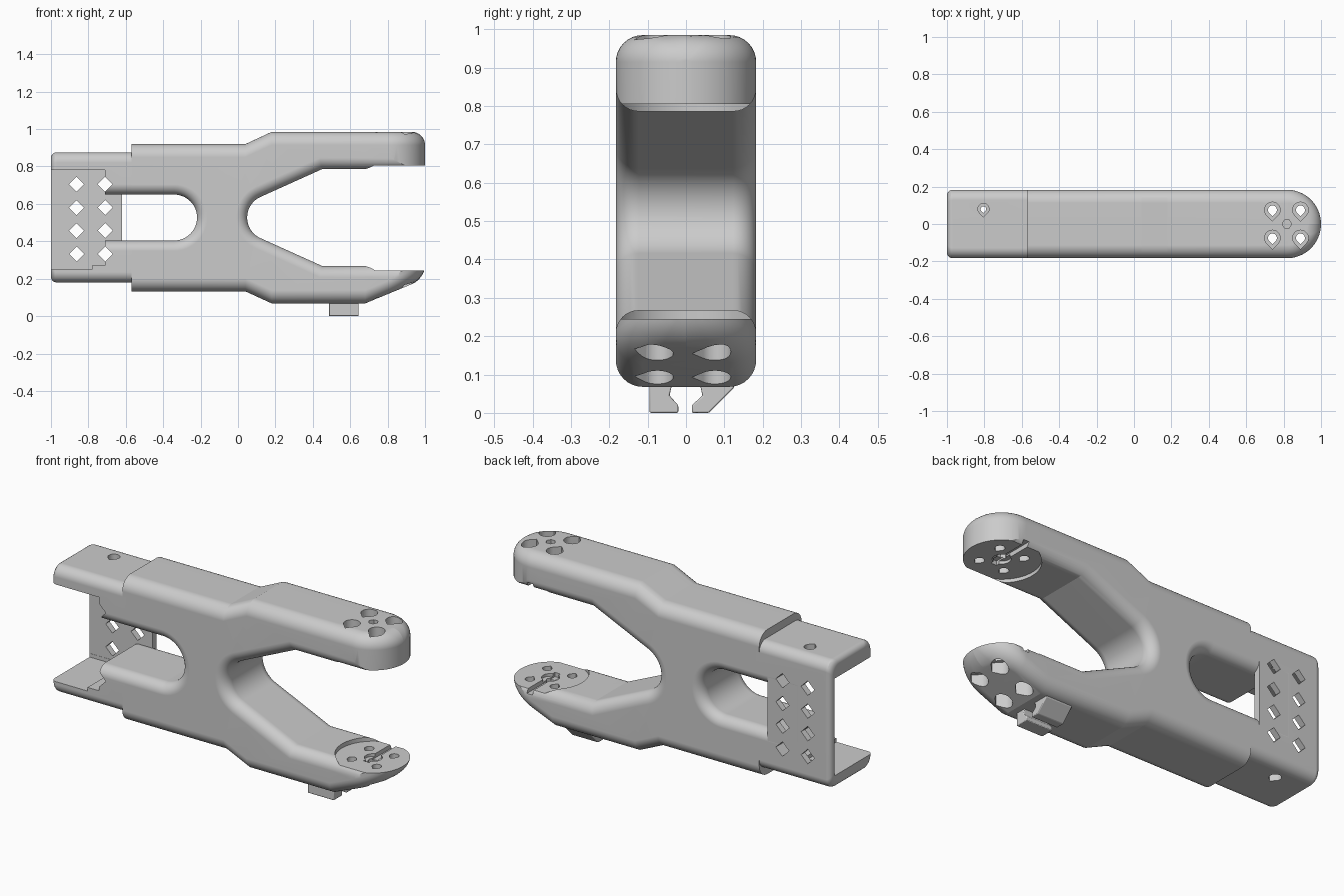
import bpy, bmesh, math

if "Cube" in bpy.data.objects:
    bpy.data.objects.remove(bpy.data.objects["Cube"])

W = 0.183          # half width of the whole link
TIP = 0.817        # centre of the rounded tips


def loft(name, rings):
    """Closed solid through rings of equal point count."""
    bm = bmesh.new()
    vs = [[bm.verts.new(p) for p in ring] for ring in rings]
    n = len(vs[0])
    for a, b in zip(vs, vs[1:]):
        for i in range(n):
            bm.faces.new((a[i], a[(i + 1) % n], b[(i + 1) % n], b[i]))
    bm.faces.new(vs[0])
    bm.faces.new(vs[-1])
    bmesh.ops.recalc_face_normals(bm, faces=bm.faces)
    me = bpy.data.meshes.new(name)
    bm.to_mesh(me)
    bm.free()
    ob = bpy.data.objects.new(name, me)
    bpy.context.collection.objects.link(ob)
    return ob


def prism(name, pts, axis, lo, hi):
    place = {'X': lambda a, b, h: (h, a, b),
             'Y': lambda a, b, h: (a, h, b),
             'Z': lambda a, b, h: (a, b, h)}[axis]
    return loft(name, [[place(a, b, h) for a, b in pts] for h in (lo, hi)])


def arc(cx, cy, r, a0, a1, n):
    return [(cx + r * math.cos(math.radians(a0 + (a1 - a0) * i / n)),
             cy + r * math.sin(math.radians(a0 + (a1 - a0) * i / n))) for i in range(n + 1)]


def rect(x0, x1, y0, y1):
    return [(x0, y0), (x1, y0), (x1, y1), (x0, y1)]


def circle(cx, cy, r, n=24):
    return arc(cx, cy, r, 0, 360, n)[:-1]


def teardrop(cx, cy, r):
    return arc(cx, cy, r, -45, 225, 20) + [(cx, cy - 1.41 * r)]


def offset(pts, o):
    out = []
    for i, p in enumerate(pts):
        ns = []
        for a, b in ((pts[i - 1], p), (p, pts[(i + 1) % len(pts)])):
            l = math.dist(a, b)
            ns.append(((b[1] - a[1]) / l, (a[0] - b[0]) / l))
        (ax, ay), (bx, by) = ns
        k = o / (1 + ax * bx + ay * by)
        out.append((p[0] + (ax + bx) * k, p[1] + (ay + by) * k))
    return out


def flared(name, pts, r, n=8):
    """Through-cutter along y that leaves rounded edges on both sides."""
    half = [(W - r + r * math.sin(t), r - r * math.cos(t))
            for t in (math.pi / 2 * i / n for i in range(n + 1))] + [(0.3, r)]
    layers = [(-y, o) for y, o in reversed(half)] + half
    return loft(name, [[(x, y, z) for x, z in offset(pts, o)] for y, o in layers])


def section(x, top, bot, r, inset=0.0, n=8):
    """Rounded-rectangle slice at x, closing into a round plan at the tip."""
    dx = max(0.0, x - TIP)
    w = W - inset
    lim = math.acos(min(1, max(0, (dx - (w - r)) / r)))
    half = []
    for sgn, base in ((-1, top - inset), (1, bot + inset)):
        side = []
        for i in range(n + 1):
            t = lim * i / n
            R = w - r + r * math.cos(t)
            side.append((max(0.0005, math.sqrt(max(0, R * R - dx * dx))),
                         base + sgn * (r - r * math.sin(t))))
        half += side[::-1] if sgn < 0 else side
    return [(x, y, z) for y, z in half] + [(x, -y, z) for y, z in reversed(half)]


def lerp(x, knots):
    for (x0, z0), (x1, z1) in zip(knots, knots[1:]):
        if x <= x1:
            return z0 + (z1 - z0) * (x - x0) / (x1 - x0)
    return knots[-1][1]


def cut(targets, cutter):
    for ob in targets:
        m = ob.modifiers.new("cut", 'BOOLEAN')
        m.operation, m.solver, m.object = 'DIFFERENCE', 'EXACT', cutter
        bpy.context.view_layer.objects.active = ob
        bpy.ops.object.modifier_apply(modifier=m.name)
    bpy.data.objects.remove(cutter)


# main forked body
top = [(-0.57, 0.92), (0.04, 0.92), (0.18, 0.985), (1.0, 0.985)]
bot = [(-0.57, 0.132), (0.04, 0.132), (0.18, 0.068), (0.68, 0.068), (1.0, 0.2)]
xs = [-0.57, 0.04, 0.18, 0.68] + [TIP + 0.1829 * math.sin(math.pi / 2 * i / 18) for i in range(19)]
body = loft("fork_body", [section(x, lerp(x, top), lerp(x, bot), 0.07) for x in xs])

# narrower motor housing at the left end, with a softened end edge
rr = 0.03
ends = [(rr * (1 - math.cos(t)), rr * (1 - math.sin(t)))
        for t in (math.pi / 2 * i / 5 for i in range(6))]
shell = loft("motor_housing",
             [section(-1 + e, 0.876, 0.18, 0.055, i) for e, i in ends]
             + [section(-0.55, 0.876, 0.18, 0.055)])

# perforated back plate closing the slot behind the motor bay
plate = prism("back_plate", rect(-0.9, -0.62, 0.3, 0.75), 'Y', 0.149, W - 0.0005)

# motor bay, open to the front
cut([shell], prism("bay", rect(-1.1, -0.71, 0.27, 0.78), 'Y', -0.3, 0.15))
cut([shell], prism("bay_step", rect(-1.1, -0.78, 0.25, 0.3), 'Y', -0.3, 0.149))

# round-ended slot and fork opening
slot = [(-0.75, 0.65), (-0.75, 0.404)] + arc(-0.342, 0.527, 0.123, -90, 90, 24)
cut([body, shell], flared("slot", slot, 0.055))
fork = ([(1.2, 0.268), (1.2, 0.786), (0.45, 0.786)]
        + arc(0.17, 0.527, 0.121, 114, 246, 24) + [(0.45, 0.268)])
cut([body], flared("fork", fork, 0.06))

# round bearing pads with key grooves on the inner tip faces
cut([body], prism("pads", circle(TIP, 0, 0.19, 64), 'Z', 0.245, 0.805))
cut([body], prism("key", rect(TIP - 0.018, TIP + 0.016, -0.06, 0.25), 'Z', 0.222, 0.828))
cut([body], prism("hub", circle(TIP, 0, 0.045), 'Z', 0.23, 0.82))
cut([body], prism("axle", circle(TIP, 0, 0.025, 6), 'Z', 0.2, 1.1))

# teardrop screw holes with counterbores
for x in (0.74, 0.89):
    for y in (-0.075, 0.075):
        cut([body], prism("screw", teardrop(x, y, 0.024), 'Z', -0.1, 1.1))
        cut([body], prism("bore_top", teardrop(x, y, 0.042), 'Z', 0.85, 1.1))
        cut([body], prism("bore_low", teardrop(x, y, 0.042), 'Z', -0.1, 0.205))

# housing screw holes
cut([shell], prism("lid_screw", teardrop(-0.805, 0.08, 0.015), 'Z', 0.1, 1.0))
cut([shell], prism("lid_bore_top", teardrop(-0.805, 0.08, 0.03), 'Z', 0.82, 1.0))
cut([shell], prism("lid_bore_low", teardrop(-0.805, 0.08, 0.03), 'Z', 0.1, 0.215))

# diamond vents through the plate
for x in (-0.863, -0.71):
    for z in (0.705, 0.58, 0.457, 0.332):
        cut([shell, plate], prism("vent", circle(x, z, 0.04, 4), 'Y', -0.4, 0.4))

# cable clip hooks under the lower arm
hooks = [
    [(-0.095, 0.08), (-0.095, 0), (-0.02, 0), (-0.02, 0.02), (-0.043, 0.045), (-0.035, 0.08)],
    [(0.015, 0.02), (0.015, 0), (0.06, 0), (0.125, 0.065), (0.125, 0.08), (0.035, 0.08), (0.043, 0.045)],
]
clips = []
for name, pts in zip(("clip_hook_front", "clip_hook_back"), hooks):
    c = prism(name, pts, 'X', 0.487, 0.645)
    b = c.modifiers.new("soften", 'BEVEL')
    b.width, b.segments = 0.004, 2
    clips.append(c)

# smooth fillets, crisp edges
for ob in [body, shell, plate] + clips:
    bpy.ops.object.select_all(action='DESELECT')
    ob.select_set(True)
    bpy.context.view_layer.objects.active = ob
    bpy.ops.object.shade_smooth_by_angle(angle=math.radians(22))
    wn = ob.modifiers.new("normals", 'WEIGHTED_NORMAL')
    wn.keep_sharp = True
